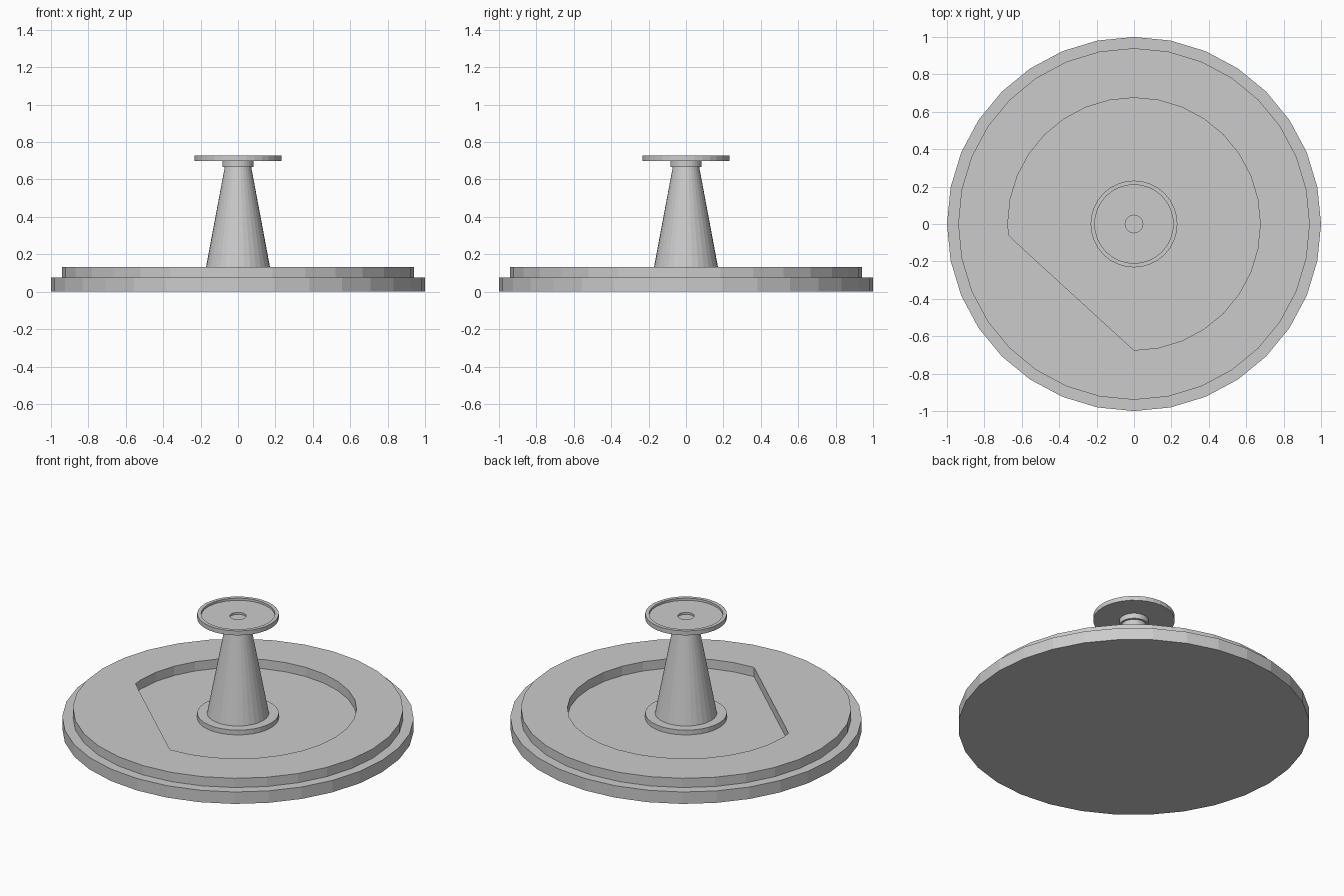
import bpy, bmesh, math

if "Cube" in bpy.data.objects:
    bpy.data.objects.remove(bpy.data.objects["Cube"])

N = 32  # sides of every round part


def finish(name, bm):
    bmesh.ops.recalc_face_normals(bm, faces=bm.faces)
    mesh = bpy.data.meshes.new(name)
    bm.to_mesh(mesh)
    bm.free()
    obj = bpy.data.objects.new(name, mesh)
    bpy.context.collection.objects.link(obj)
    return obj


def bridge(bm, a, b):
    for i in range(len(a)):
        j = (i + 1) % len(a)
        bm.faces.new((a[i], a[j], b[j], b[i]))


def lathe(name, profile, sides=N):
    """Solid of revolution from (radius, z) points, capped at both ends."""
    bm = bmesh.new()
    loops = []
    for r, z in profile:
        loops.append([bm.verts.new((r * math.cos(2 * math.pi * i / sides),
                                    r * math.sin(2 * math.pi * i / sides), z))
                      for i in range(sides)])
    for a, b in zip(loops, loops[1:]):
        bridge(bm, a, b)
    bm.faces.new(loops[0])
    bm.faces.new(loops[-1])
    return finish(name, bm)


def polygon_radius(angle, r):
    """Distance from the centre to the edge of an N-sided polygon."""
    step = 2 * math.pi / N
    return r * math.cos(step / 2) / math.cos(angle % step - step / 2)


# Lower disc
lathe("base_disc", [(1.0, 0), (1.0, 0.075)])

# Upper ring: round outside, inside opening cut by a straight chord
R_IN = 0.675
a0, a1 = math.radians(185.1), math.radians(270)
angles = sorted([2 * math.pi * i / N for i in range(N)] + [a0])


def opening_radius(angle):
    if a0 < angle < a1:
        return R_IN * math.cos((a1 - a0) / 2) / math.cos(angle - (a0 + a1) / 2)
    return polygon_radius(angle, R_IN)


bm = bmesh.new()
rings = []
for radius, z in ((opening_radius, 0.075), (lambda t: polygon_radius(t, 0.94), 0.075),
                  (lambda t: polygon_radius(t, 0.94), 0.133), (opening_radius, 0.133)):
    rings.append([bm.verts.new((radius(t) * math.cos(t), radius(t) * math.sin(t), z))
                  for t in angles])
for k in range(4):
    bridge(bm, rings[k], rings[(k + 1) % 4])
finish("upper_ring", bm)

# Central stand
lathe("stand_foot", [(0.232, 0.075), (0.232, 0.105)])
lathe("stand_column", [(0.177, 0.10), (0.07, 0.67)])
lathe("stand_neck", [(0.084, 0.667), (0.084, 0.70)])

# Top dish with raised rim and a small socket in the middle
lathe("top_dish", [(0.232, 0.70), (0.232, 0.728), (0.21, 0.728), (0.21, 0.714),
                   (0.047, 0.714), (0.047, 0.702)])
